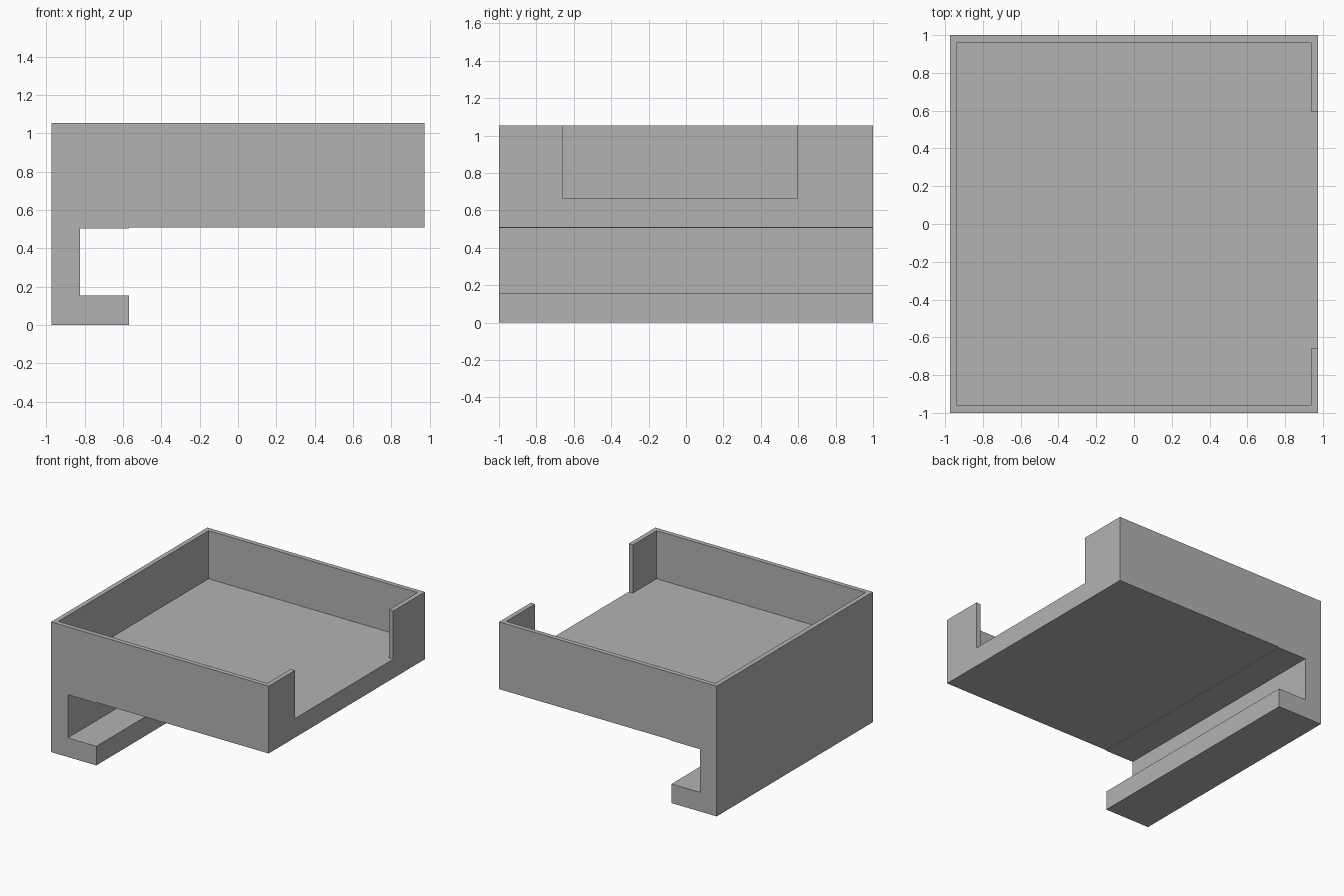
import bpy
import bmesh
from mathutils import Vector

cube = bpy.data.objects.get("Cube")
if cube:
    bpy.data.objects.remove(cube, do_unlink=True)

GREY = (0.45, 0.45, 0.45, 1.0)
plastic = bpy.data.materials.new("grey_plastic")
plastic.use_nodes = True
plastic.diffuse_color = GREY
plastic.node_tree.nodes["Principled BSDF"].inputs["Base Color"].default_value = GREY


def prism(name, outline, sweep):
    """Extrude a flat outline along a vector into a solid object."""
    bm = bmesh.new()
    face = bm.faces.new([bm.verts.new(p) for p in outline])
    extruded = bmesh.ops.extrude_face_region(bm, geom=[face], use_keep_orig=True)
    moved = [v for v in extruded["geom"] if isinstance(v, bmesh.types.BMVert)]
    bmesh.ops.translate(bm, verts=moved, vec=Vector(sweep))
    bmesh.ops.recalc_face_normals(bm, faces=bm.faces)
    mesh = bpy.data.meshes.new(name)
    bm.to_mesh(mesh)
    bm.free()
    mesh.materials.append(plastic)
    obj = bpy.data.objects.new(name, mesh)
    bpy.context.collection.objects.link(obj)
    return obj


# Main dimensions
half_x, half_y, top = 0.975, 1.0, 1.055
wall, floor = 0.038, 0.665
under, hook_under = 0.51, 0.505
hook_inner, hook_tip, lip = -0.825, -0.57, 0.155

# Tray block with the clamp hook below its right edge
side = [(-half_x, 0), (hook_tip, 0), (hook_tip, lip), (hook_inner, lip),
        (hook_inner, hook_under), (hook_tip, hook_under), (hook_tip, under),
        (half_x, under), (half_x, top), (-half_x, top)]
tray = prism("clamp_tray", [(x, -half_y, z) for x, z in side], (0, 2 * half_y, 0))

# Hollow of the tray, running out through the opening in the left wall
in_x, in_y = half_x - wall, half_y - wall
open_front, open_back, beyond = -0.66, 0.595, half_x + 0.2
hollow = [(-in_x, -in_y), (in_x, -in_y), (in_x, open_front), (beyond, open_front),
          (beyond, open_back), (in_x, open_back), (in_x, in_y), (-in_x, in_y)]
cutter = prism("hollow_cutter", [(x, y, floor) for x, y in hollow], (0, 0, 1))
cutter.hide_render = True

cut = tray.modifiers.new("hollow", 'BOOLEAN')
cut.operation = 'DIFFERENCE'
cut.solver = 'EXACT'
cut.object = cutter

# Bake the cut and drop the cutter
bpy.context.view_layer.update()
graph = bpy.context.evaluated_depsgraph_get()
result = bpy.data.meshes.new_from_object(tray.evaluated_get(graph))
tray.modifiers.clear()
tray.data = result
bpy.data.objects.remove(cutter, do_unlink=True)
